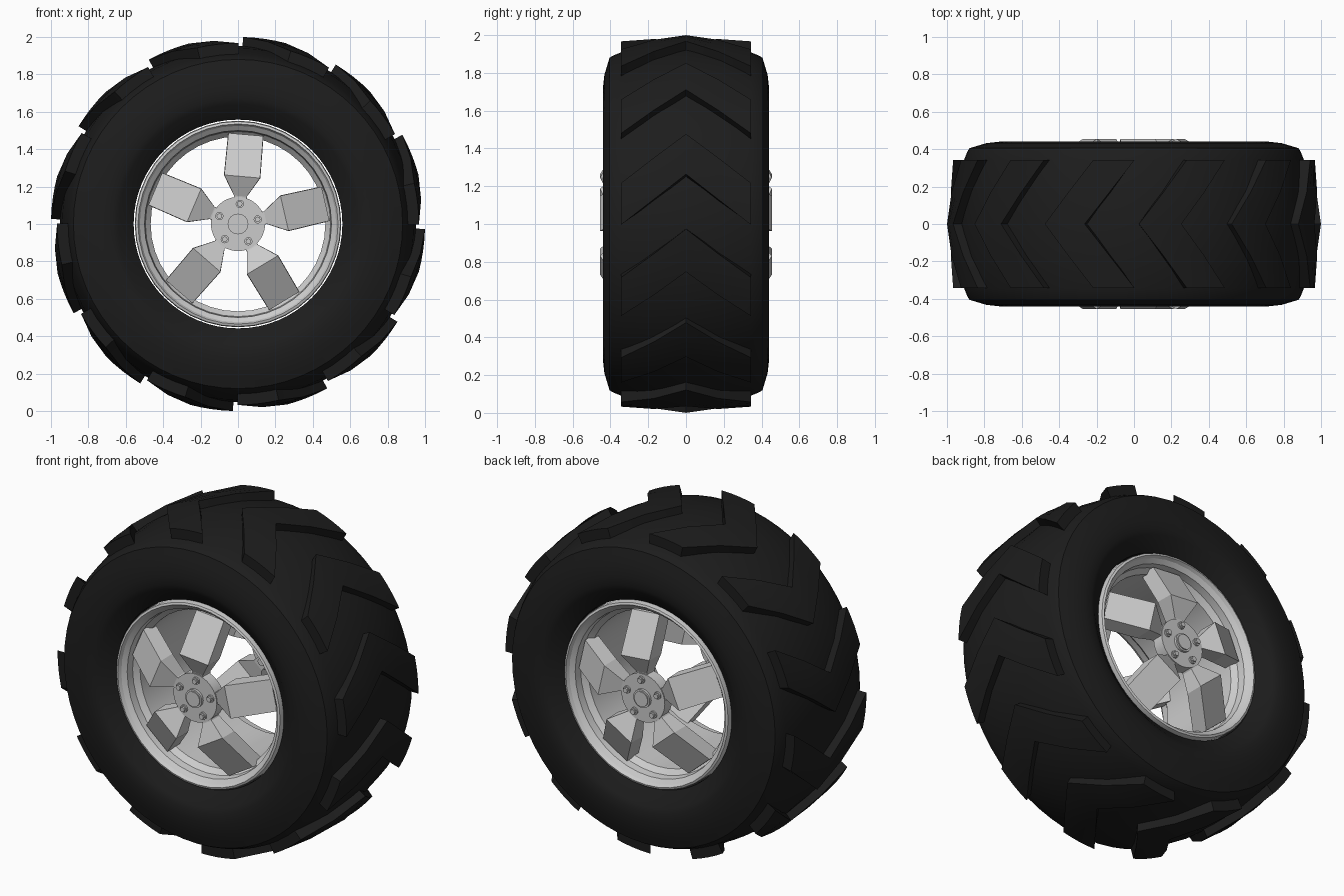
import bpy, bmesh
from math import sin, cos, radians, pi, tau
from mathutils import Matrix, Vector

if "Cube" in bpy.data.objects:
    bpy.data.objects.remove(bpy.data.objects["Cube"])

CENTRE = Vector((0, 0, 1))      # wheel axis runs along y through here
SPOKE_ANGLES = [radians(85 + 72 * k) for k in range(5)]

rubber = bpy.data.materials.new("black_rubber")
rubber.diffuse_color = (0.012, 0.012, 0.012, 1)
rubber.use_nodes = True
rubber.node_tree.nodes["Principled BSDF"].inputs["Base Color"].default_value = rubber.diffuse_color


def polar(angle, r, y):
    return CENTRE + Vector((r * cos(angle), y, r * sin(angle)))


def finish(bm, name, mat=None, smooth=None, mirror=False):
    bmesh.ops.recalc_face_normals(bm, faces=bm.faces)
    me = bpy.data.meshes.new(name)
    bm.to_mesh(me)
    bm.free()
    ob = bpy.data.objects.new(name, me)
    bpy.context.collection.objects.link(ob)
    if mat:
        me.materials.append(mat)
    if mirror:
        ob.modifiers.new("both_sides", 'MIRROR').use_axis = (False, True, False)
    if smooth:
        bpy.ops.object.select_all(action='DESELECT')
        ob.select_set(True)
        bpy.context.view_layer.objects.active = ob
        bpy.ops.object.shade_smooth_by_angle(angle=radians(smooth))
    return ob


def lathe(bm, profile, segs, closed=False):
    """Spin (y, r) points round the wheel axis."""
    rings = [[bm.verts.new(polar(tau * i / segs, r, y)) for i in range(segs)]
             for y, r in profile]
    pairs = list(zip(rings, rings[1:])) + ([(rings[-1], rings[0])] if closed else [])
    for a, b in pairs:
        for i in range(segs):
            j = (i + 1) % segs
            bm.faces.new((a[i], a[j], b[j], b[i]))


def disc(bm, x, z, r, y0, y1, segs, r_front=None):
    """Short cylinder along y; y0 is the outer (front) end."""
    m = Matrix.Translation((x, (y0 + y1) / 2, z)) @ Matrix.Rotation(pi / 2, 4, 'X')
    bmesh.ops.create_cone(bm, cap_ends=True, segments=segs, radius1=r,
                          radius2=r if r_front is None else r_front,
                          depth=y1 - y0, matrix=m)


# Tyre body: half profile mirrored across the middle
half = [(0.30, 0.558), (0.36, 0.558), (0.425, 0.64), (0.437, 0.67), (0.44, 0.72),
        (0.432, 0.79), (0.417, 0.84), (0.405, 0.88), (0.385, 0.892),
        (0.345, 0.908), (0.18, 0.94), (0, 0.953)]
bm = bmesh.new()
lathe(bm, [(-y, r) for y, r in half] + half[-2::-1], 64)
finish(bm, "tyre", rubber, 25)

# Chevron tread lugs: 12 swept blocks, tip leading, ends trailing
bm = bmesh.new()
rows = [(-0.343, 0.967), (-0.17, 0.988), (0, 1.0), (0.17, 0.988), (0.343, 0.967)]
STEPS = 4
for k in range(12):
    top, base = [], []
    for y, r in rows:
        lead = 28.5 + 30 * k - 15.5 * abs(y) / 0.343
        angs = [radians(lead - 13.2 * s / STEPS) for s in range(STEPS + 1)]
        top.append([bm.verts.new(polar(a, r, y)) for a in angs])
        base.append([bm.verts.new(polar(a, r - 0.08, y)) for a in angs])
    n = len(rows) - 1
    for i in range(n):
        for s in range(STEPS):
            for g in (top, base):
                bm.faces.new((g[i][s], g[i][s + 1], g[i + 1][s + 1], g[i + 1][s]))
        for s in (0, STEPS):
            bm.faces.new((top[i][s], top[i + 1][s], base[i + 1][s], base[i][s]))
    for i in (0, n):
        for s in range(STEPS):
            bm.faces.new((top[i][s], top[i][s + 1], base[i][s + 1], base[i][s]))
finish(bm, "tread_lugs", rubber, 20)

# Rim barrel with stepped lips on both sides
lip = [(0.36, 0.552), (0.38, 0.548), (0.385, 0.535), (0.365, 0.525),
       (0.345, 0.50), (0.30, 0.495), (0.27, 0.467)]
bm = bmesh.new()
lathe(bm, [(-y, r) for y, r in lip] + lip[::-1], 40, closed=True)
finish(bm, "rim", None, 20)

# Spokes: bent bars, narrow at the hub, kinked outwards, falling back to the rim
# columns: radius, half width, front y, back y
sections = [(0.10, 0.035, -0.395, -0.33), (0.15, 0.035, -0.405, -0.33),
            (0.255, 0.098, -0.455, -0.345), (0.48, 0.095, -0.325, -0.22)]
bm = bmesh.new()
for a in SPOKE_ANGLES:
    side = Vector((-sin(a), 0, cos(a)))
    loops = []
    for r, w, yf, yb in sections:
        loops.append([bm.verts.new(polar(a, r, y) + side * s) for y, s in
                      ((yf, -w * 0.98), (yf, w * 0.98), (yb, w), (yb, -w))])
    for p, q in zip(loops, loops[1:]):
        for i in range(4):
            j = (i + 1) % 4
            bm.faces.new((p[i], p[j], q[j], q[i]))
    bm.faces.new(loops[0])
    bm.faces.new(loops[-1])
finish(bm, "spokes", mirror=True)

# Hub plates with a centre cap
bm = bmesh.new()
disc(bm, 0, 1, 0.145, -0.41, -0.34, 32)
disc(bm, 0, 1, 0.055, -0.425, -0.40, 24)
disc(bm, 0, 1, 0.045, -0.432, -0.42, 24)
finish(bm, "hub", None, 30, True)

# Wheel nuts
bm = bmesh.new()
for a in SPOKE_ANGLES:
    p = polar(a, 0.108, 0)
    disc(bm, p.x, p.z, 0.022, -0.42, -0.32, 12)
    disc(bm, p.x, p.z, 0.015, -0.432, -0.415, 8)
finish(bm, "wheel_nuts", None, 30, True)
